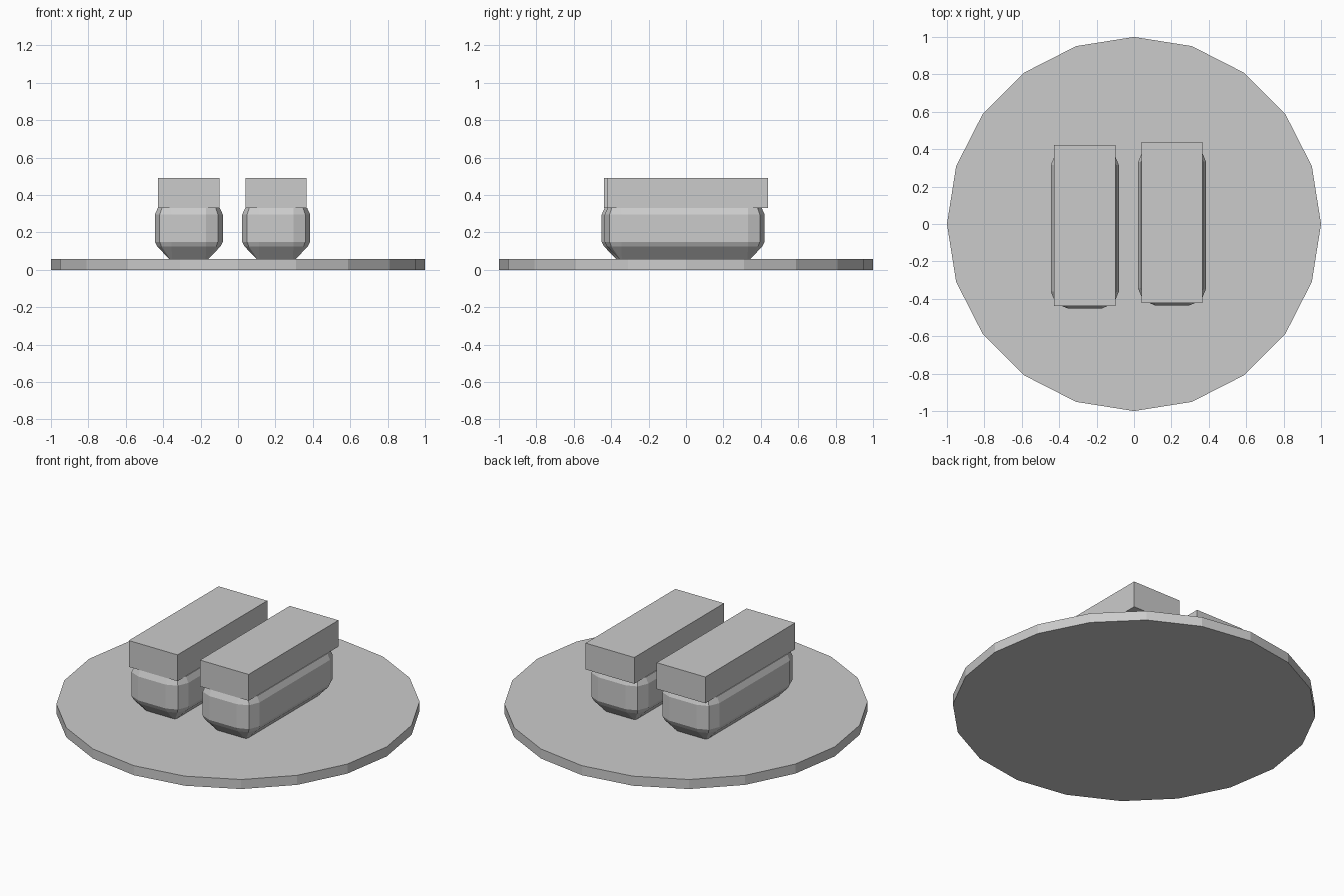
import bpy, bmesh
from math import sin, cos, pi

if "Cube" in bpy.data.objects:
    bpy.data.objects.remove(bpy.data.objects["Cube"])


def rounded_rect(cx, cy, hx, hy, r, z, seg=2):
    """Points around a rectangle with rounded corners."""
    pts = []
    for i, (sx, sy) in enumerate([(1, 1), (-1, 1), (-1, -1), (1, -1)]):
        for k in range(seg + 1):
            a = pi / 2 * (i + k / seg)
            pts.append((cx + sx * (hx - r) + r * cos(a),
                        cy + sy * (hy - r) + r * sin(a), z))
    return pts


def rice_block(name, cx, cy, hx, hy):
    # stacked rounded outlines: (height, inset)
    levels = [(0.055, 0.08), (0.125, 0.013), (0.15, 0.0),
              (0.295, 0.0), (0.33, 0.016), (0.355, 0.06)]
    bm = bmesh.new()
    rings = []
    for z, d in levels:
        pts = rounded_rect(cx, cy, hx - d, hy - d, max(0.09 - d, 0.012), z)
        rings.append([bm.verts.new(p) for p in pts])
    n = len(rings[0])
    for a, b in zip(rings, rings[1:]):
        for i in range(n):
            j = (i + 1) % n
            bm.faces.new((a[i], a[j], b[j], b[i]))
    bm.faces.new(rings[0][::-1])
    bm.faces.new(rings[-1])
    bmesh.ops.recalc_face_normals(bm, faces=bm.faces)
    mesh = bpy.data.meshes.new(name)
    bm.to_mesh(mesh)
    bm.free()
    bpy.context.collection.objects.link(bpy.data.objects.new(name, mesh))


def topping(name, cx, cy):
    bpy.ops.mesh.primitive_cube_add(size=1, location=(cx, cy, 0.41))
    ob = bpy.context.object
    ob.name = name
    ob.scale = (0.327, 0.862, 0.16)


# Round plate
bpy.ops.mesh.primitive_cylinder_add(vertices=20, radius=1, depth=0.058,
                                    location=(0, 0, 0.029))
bpy.context.object.name = "plate"

# Two pieces: rice with a slab on top
for side, x, y in [("left", -0.263, -0.008), ("right", 0.204, 0.008)]:
    rice_block(side + "_rice", x, y - 0.015, 0.182, 0.428)
    topping(side + "_topping", x, y)
